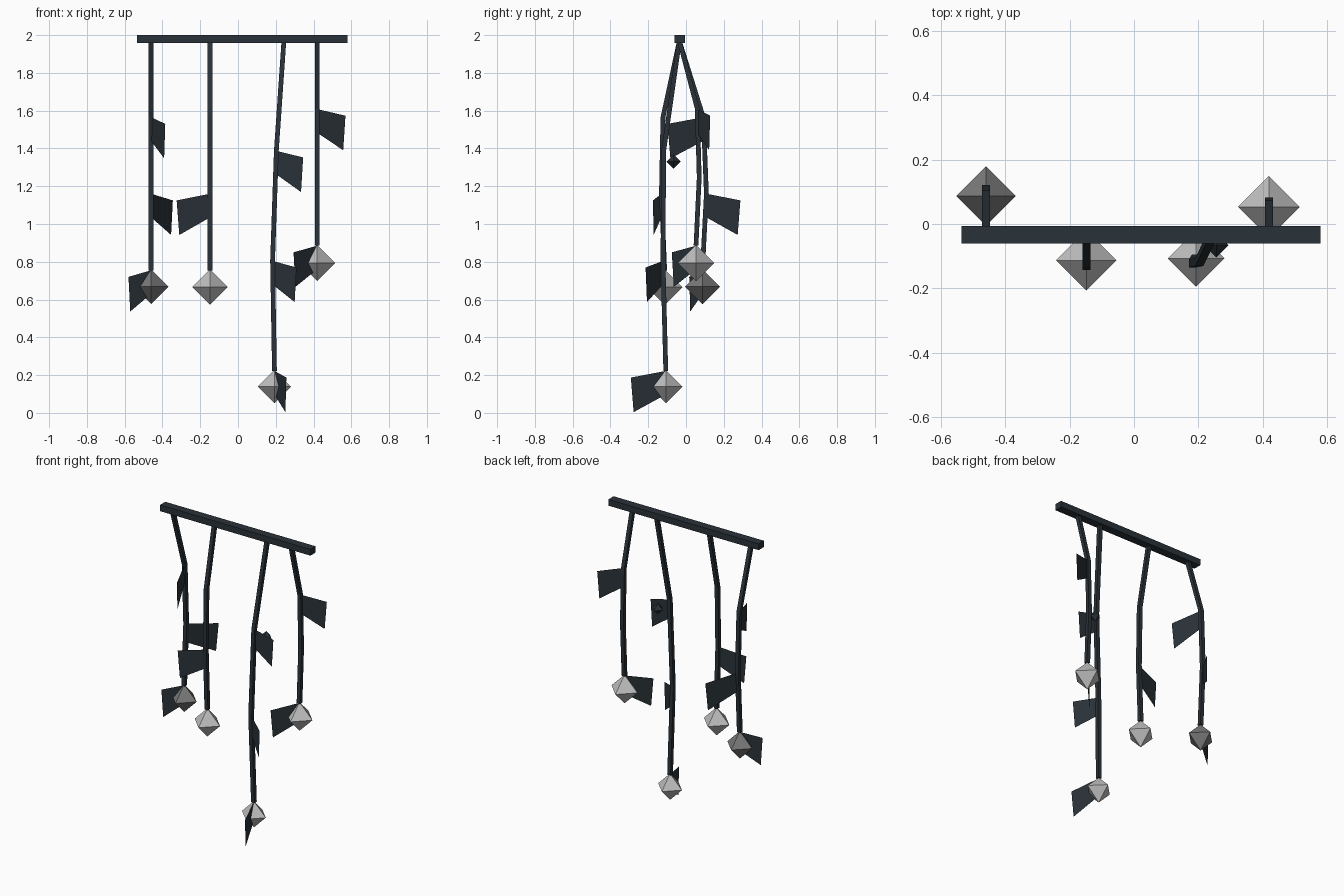
import bpy, bmesh
from mathutils import Vector

cube = bpy.data.objects.get("Cube")
if cube:
    bpy.data.objects.remove(cube)


def material(name, color):
    m = bpy.data.materials.new(name)
    m.use_nodes = True
    m.diffuse_color = (*color, 1)
    m.node_tree.nodes["Principled BSDF"].inputs["Base Color"].default_value = (*color, 1)
    return m


SLATE = material("dark slate", (0.023, 0.032, 0.040))
PALE = material("pale grey", (0.52, 0.52, 0.52))
GREY = material("mid grey", (0.19, 0.19, 0.19))


def finish(name, bm, mat):
    mesh = bpy.data.meshes.new(name)
    bm.to_mesh(mesh)
    bm.free()
    mesh.materials.append(mat)
    obj = bpy.data.objects.new(name, mesh)
    bpy.context.collection.objects.link(obj)
    return obj


def stem(name, points, half=0.0125):
    # square tube swept through the points
    bm = bmesh.new()
    rings = [[bm.verts.new((x + sx * half, y + sy * half, z))
              for sx, sy in ((-1, -1), (1, -1), (1, 1), (-1, 1))]
             for x, y, z in points]
    for a, b in zip(rings, rings[1:]):
        for i in range(4):
            j = (i + 1) % 4
            bm.faces.new((a[i], a[j], b[j], b[i]))
    bm.faces.new(rings[0])
    bm.faces.new(rings[-1][::-1])
    bmesh.ops.recalc_face_normals(bm, faces=bm.faces)
    finish(name, bm, SLATE)


def crystal(name, center, radius, mat):
    # octahedron: a four-sided ring between two tips
    bm = bmesh.new()
    bmesh.ops.create_uvsphere(bm, u_segments=4, v_segments=2, radius=radius)
    bmesh.ops.translate(bm, verts=bm.verts, vec=center)
    finish(name, bm, mat)


def leaf(name, root, dx, dy):
    # thin upright blade that widens and droops away from the stem
    bm = bmesh.new()
    out = Vector((dx, dy, 0))
    shape = ((0, 0), (0, -0.125), (0.92, -0.218), (1, -0.035))
    bm.faces.new([bm.verts.new(Vector(root) + out * t + Vector((0, 0, h)))
                  for t, h in shape])
    finish(name, bm, SLATE)


# Top bar
bm = bmesh.new()
bmesh.ops.create_cube(bm, size=1)
bmesh.ops.scale(bm, verts=bm.verts, vec=(1.115, 0.055, 0.042))
bmesh.ops.translate(bm, verts=bm.verts, vec=(0.022, -0.033, 1.979))
finish("top_bar", bm, SLATE)

# Strands: x and y at four evenly spaced heights, end height,
# crystal radius and colour, and leaf direction at each bend
strands = {
    "right_outer": ([-0.46] * 4, [-0.035, 0.092, 0.108, 0.087], 0.755, 0.092, GREY,
                    {1: (0.075, -0.19), 2: (0.115, 0.18), 3: (-0.12, -0.07)}),
    "right_inner": ([-0.148] * 4, [-0.035, -0.122, -0.13, -0.113], 0.755, 0.094, PALE,
                    {2: (-0.177, -0.045)}),
    "left_inner": ([0.243, 0.203, 0.183, 0.193], [-0.035, -0.118, -0.122, -0.107],
                   0.222, 0.088, PALE,
                   {1: (0.142, 0.0), 2: (0.127, -0.092), 3: (0.063, -0.185)}),
    "left_outer": ([0.419] * 4, [-0.035, 0.06, 0.07, 0.053], 0.885, 0.096, PALE,
                   {1: (0.15, 0.068), 3: (-0.125, -0.128)}),
}
TOP = 1.97
for name, (xs, ys, end, radius, mat, leaves) in strands.items():
    points = [(x, y, TOP + (end - TOP) * i / 3) for i, (x, y) in enumerate(zip(xs, ys))]
    stem(name + "_stem", points)
    crystal(name + "_crystal", (xs[3], ys[3], end - radius + 0.005), radius, mat)
    for i, (dx, dy) in leaves.items():
        leaf(f"{name}_leaf_{i}", points[i], dx, dy)

# Small dark bud behind the upper leaf
crystal("bud", (0.256, -0.066, 1.33), 0.038, SLATE)
